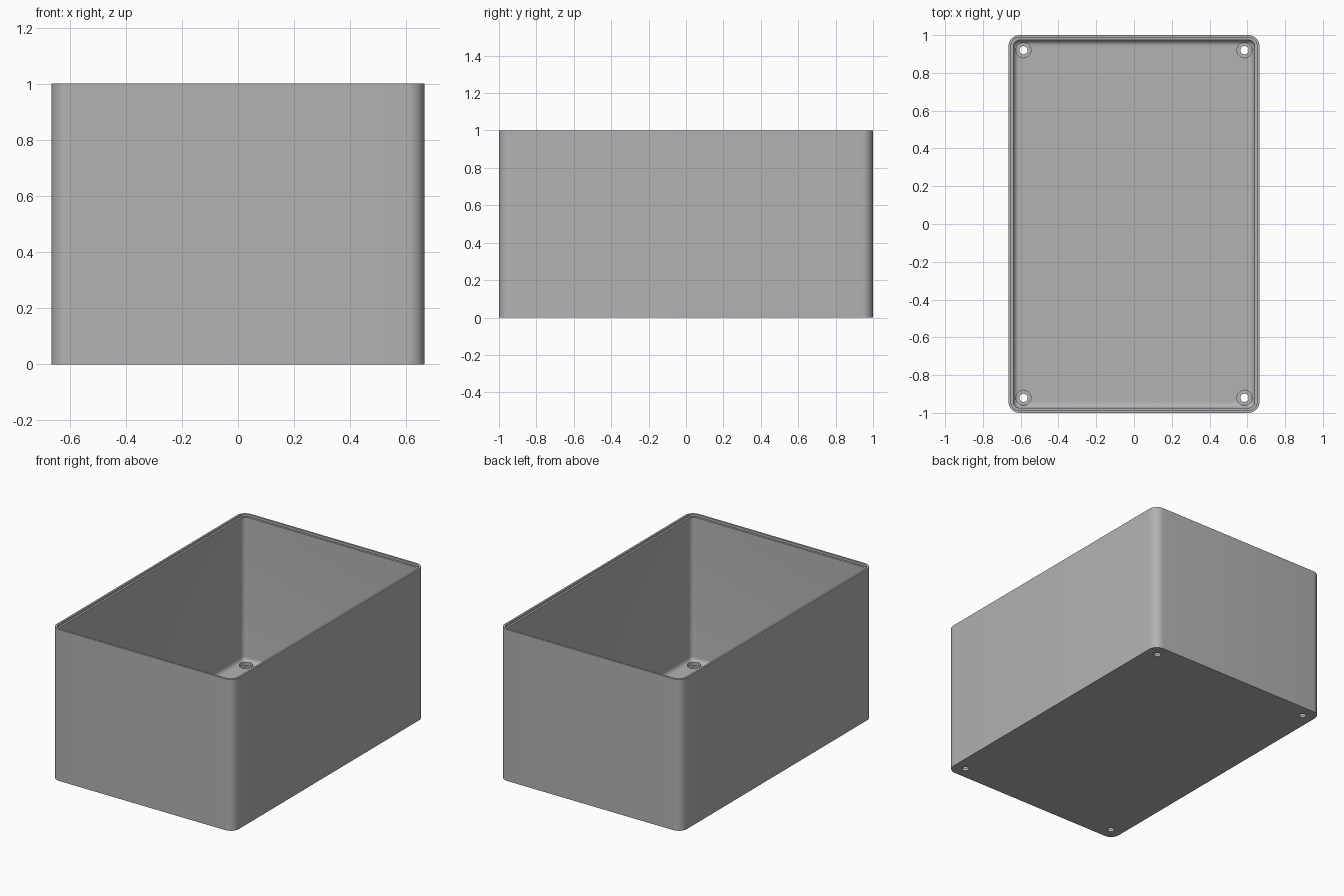
import bpy, bmesh, math

cube = bpy.data.objects.get("Cube")
if cube:
    bpy.data.objects.remove(cube, do_unlink=True)

HALF_X, HALF_Y, HEIGHT = 0.665, 1.0, 1.0
CORNER, WALL, LIP = 0.06, 0.026, 0.013
FLOOR, FILLET = 0.035, 0.03
HOLE_X, HOLE_Y = 0.585, 0.92

grey = bpy.data.materials.new("plain grey")
grey.use_nodes = True
colour = (0.45, 0.45, 0.45, 1)
grey.diffuse_color = colour
grey.node_tree.nodes["Principled BSDF"].inputs["Base Color"].default_value = colour


def ring(bm, inset, z, steps=8):
    """Rounded rectangle, inset from the outer wall."""
    r = max(CORNER - inset, 0.008)
    cx, cy = HALF_X - inset - r, HALF_Y - inset - r
    verts = []
    for i, (sx, sy) in enumerate([(1, 1), (-1, 1), (-1, -1), (1, -1)]):
        for k in range(steps + 1):
            a = (i + k / steps) * math.pi / 2
            verts.append(bm.verts.new((sx * cx + r * math.cos(a),
                                       sy * cy + r * math.sin(a), z)))
    return verts


# Shell: loft outer wall, stepped rim, inner wall and floor fillet
profile = [(0, 0), (0, HEIGHT), (LIP, HEIGHT), (LIP, HEIGHT - 0.015),
           (WALL, HEIGHT - 0.015)]
for k in range(7):
    a = k / 6 * math.pi / 2
    profile.append((WALL + FILLET * (1 - math.cos(a)),
                    FLOOR + FILLET * (1 - math.sin(a))))
bm = bmesh.new()
rings = [ring(bm, inset, z) for inset, z in profile]
for lower, upper in zip(rings, rings[1:]):
    for i in range(len(lower)):
        j = (i + 1) % len(lower)
        bm.faces.new((lower[i], lower[j], upper[j], upper[i]))
bm.faces.new(rings[0][::-1])
bm.faces.new(rings[-1])
bmesh.ops.recalc_face_normals(bm, faces=bm.faces)
mesh = bpy.data.meshes.new("open_box")
bm.to_mesh(mesh)
bm.free()
mesh.materials.append(grey)
box = bpy.data.objects.new("open_box", mesh)
bpy.context.collection.objects.link(box)

# Counterbored screw holes in the floor corners
bpy.context.view_layer.objects.active = box
box.select_set(True)
for radius, bottom in [(0.04, FLOOR - 0.018), (0.022, -0.05)]:
    bm = bmesh.new()
    for sx in (-1, 1):
        for sy in (-1, 1):
            made = bmesh.ops.create_cone(bm, cap_ends=True, segments=32,
                                         radius1=radius, radius2=radius, depth=0.2)
            bmesh.ops.translate(bm, verts=made["verts"],
                                vec=(sx * HOLE_X, sy * HOLE_Y, bottom + 0.1))
    cutter_mesh = bpy.data.meshes.new("hole_cutter")
    bm.to_mesh(cutter_mesh)
    bm.free()
    cutter = bpy.data.objects.new("hole_cutter", cutter_mesh)
    bpy.context.collection.objects.link(cutter)
    cutter.hide_render = True
    cut = box.modifiers.new("holes", 'BOOLEAN')
    cut.operation = 'DIFFERENCE'
    cut.solver = 'EXACT'
    cut.object = cutter
    bpy.ops.object.modifier_apply(modifier=cut.name)
    bpy.data.objects.remove(cutter, do_unlink=True)

bpy.ops.object.shade_smooth_by_angle(angle=math.radians(30))
